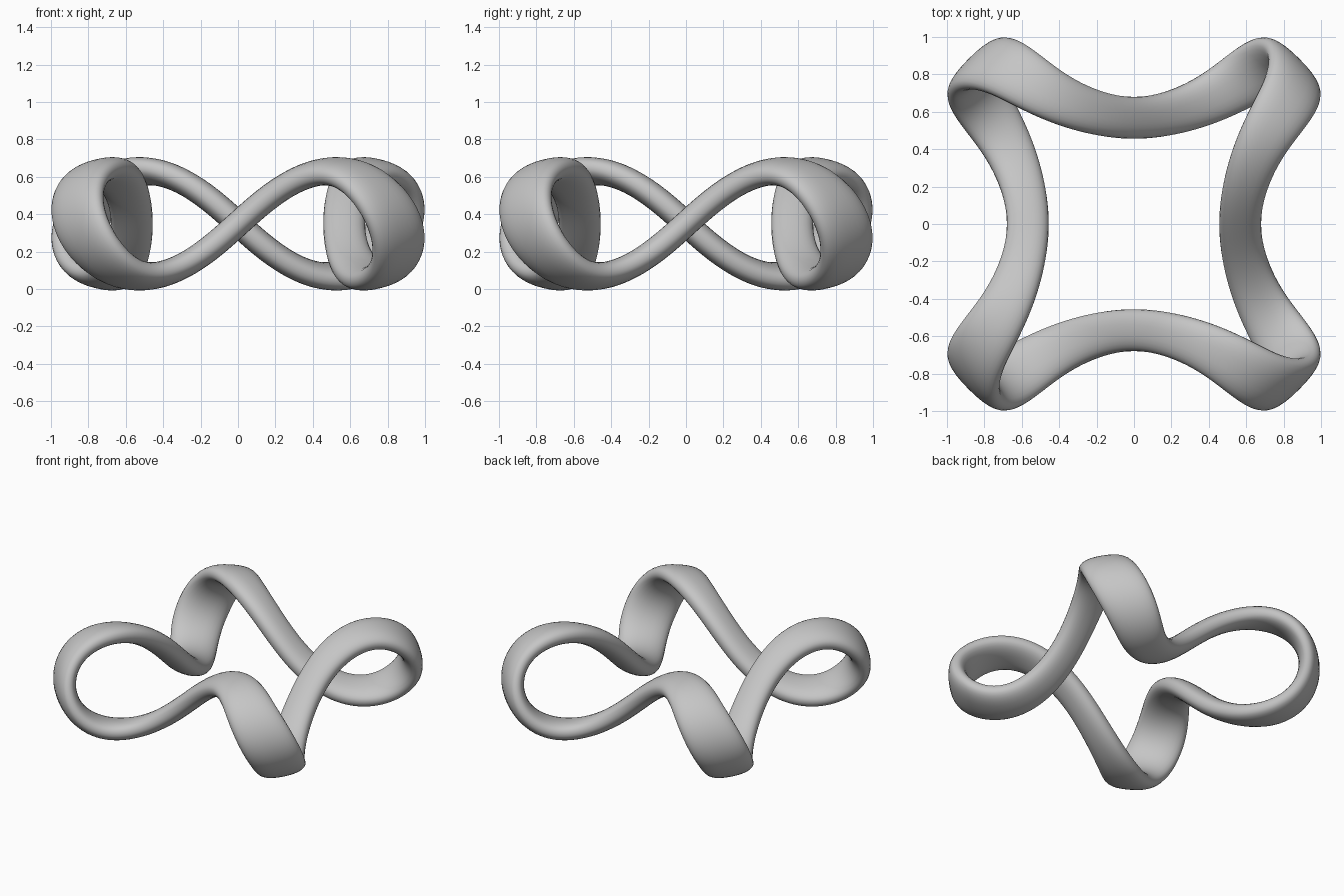
import bpy
import bmesh
import math
from mathutils import Vector

cube = bpy.data.objects.get("Cube")
if cube:
    bpy.data.objects.remove(cube, do_unlink=True)

TURNS, RINGS, SIDES = 4, 320, 28
CORE, SWING_R, SWING_Z = 0.875, 0.307, 0.281   # ring radius and coil swing
LEAN, LEAN_FINE = 0.21, 0.0425                 # steepens the band at the corners
HALF_THICK = 0.068


def local_axes(t):
    """Outward and sideways directions, starting from the front."""
    a = (t + LEAN * math.sin(TURNS * t) + LEAN_FINE * math.sin(2 * TURNS * t)
         - math.pi / 2)
    return Vector((math.cos(a), math.sin(a), 0))


def path(t):
    p = local_axes(t) * (CORE - SWING_R * math.cos(TURNS * t))
    p.z = SWING_Z * (1 + math.sin(TURNS * t)) + HALF_THICK
    return p


def rounded(v, power=0.86):
    return math.copysign(abs(v) ** power, v)


# Flattened section swept along the coil, its flat side facing out of each loop
verts = []
last_wide = None
for i in range(RINGS):
    t = math.tau * (i + 0.5) / RINGS
    wave = TURNS * t
    tangent = (path(t + 0.001) - path(t - 0.001)).normalized()
    facing = local_axes(t) * (1 - math.cos(wave)) / 2
    facing.z = math.sin(wave)
    wide = tangent.cross(facing).normalized()
    if last_wide and wide.dot(last_wide) < 0:
        wide.negate()
    last_wide = wide
    thin = tangent.cross(wide)
    half_width = 0.145 - 0.033 * math.cos(wave)
    for j in range(SIDES):
        b = math.tau * j / SIDES
        verts.append(path(t) + wide * half_width * rounded(math.cos(b))
                     + thin * HALF_THICK * rounded(math.sin(b)))

faces = []
for i in range(RINGS):
    n = (i + 1) % RINGS
    for j in range(SIDES):
        k = (j + 1) % SIDES
        faces.append((i * SIDES + j, i * SIDES + k, n * SIDES + k, n * SIDES + j))

mesh = bpy.data.meshes.new("coiled_band")
mesh.from_pydata(verts, [], faces)
mesh.update()
band = bpy.data.objects.new("coiled_band", mesh)
bpy.context.collection.objects.link(band)

# Make the normals face outward
bm = bmesh.new()
bm.from_mesh(mesh)
bmesh.ops.recalc_face_normals(bm, faces=bm.faces)
bm.to_mesh(mesh)
bm.free()

# Plain grey surface
grey = bpy.data.materials.new("plain_grey")
grey.use_nodes = True
color = (0.56, 0.56, 0.56, 1)
grey.diffuse_color = color
grey.node_tree.nodes["Principled BSDF"].inputs["Base Color"].default_value = color
mesh.materials.append(grey)

bpy.ops.object.select_all(action='DESELECT')
band.select_set(True)
bpy.context.view_layer.objects.active = band
bpy.ops.object.shade_smooth_by_angle(angle=math.radians(50))
